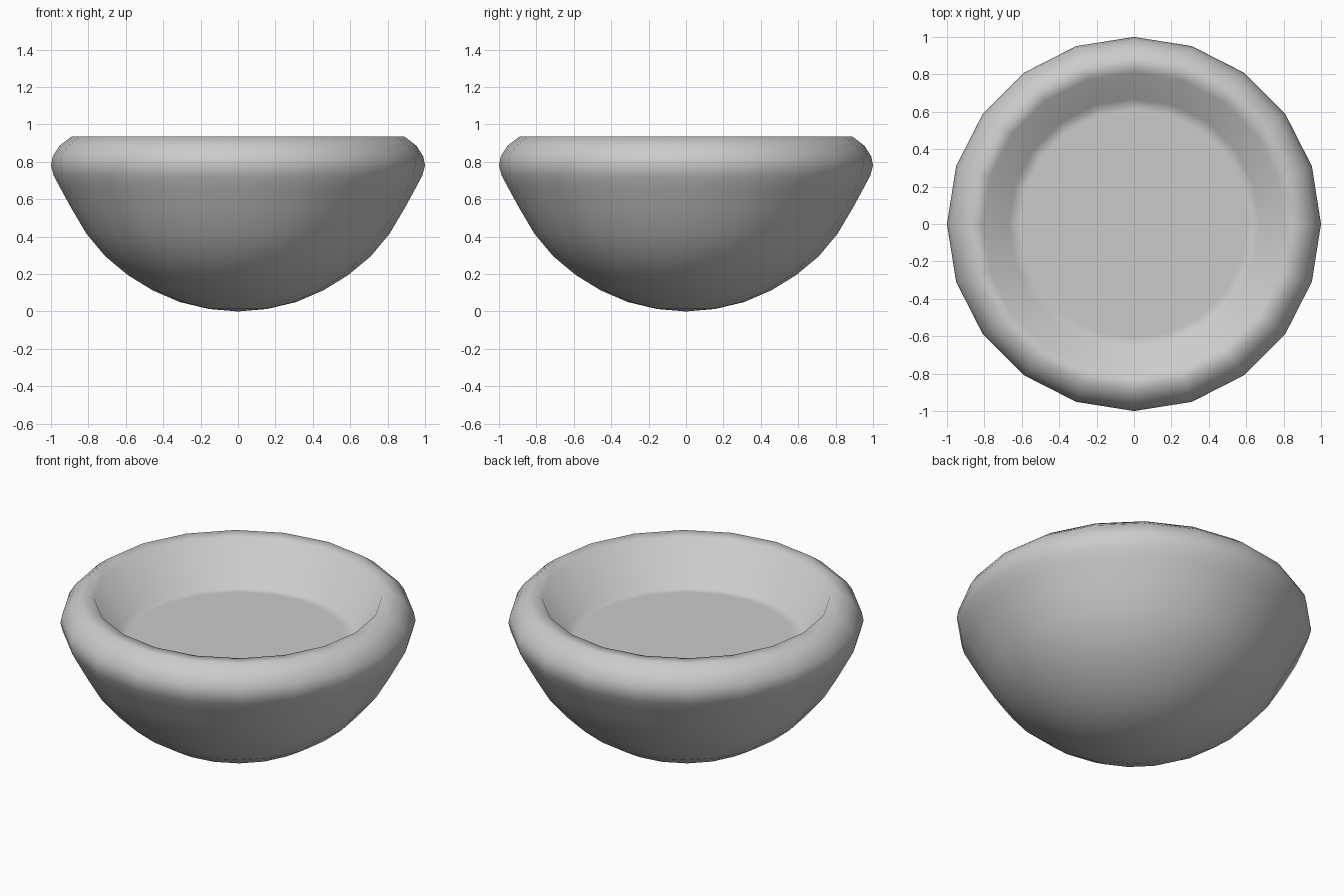
import bpy, bmesh
from math import cos, sin, tau

if "Cube" in bpy.data.objects:
    bpy.data.objects.remove(bpy.data.objects["Cube"])

SIDES = 20

# bowl profile (radius, height): underside, rounded rim, steep inner wall, floor
PROFILE = [(0, 0), (0.155, 0.013), (0.31, 0.05), (0.455, 0.112), (0.59, 0.195),
           (0.71, 0.295), (0.81, 0.415), (0.89, 0.55), (0.95, 0.66),
           (0.985, 0.725), (1.0, 0.78), (0.99, 0.83), (0.955, 0.885), (0.89, 0.935),
           (0.81, 0.93), (0.67, 0.68), (0.61, 0.68), (0, 0.68)]


def lathe(name, profile, sides):
    bm = bmesh.new()
    rings = []
    for r, z in profile:
        n = sides if r > 0 else 1
        rings.append([bm.verts.new((r * cos(tau * i / sides), r * sin(tau * i / sides), z))
                      for i in range(n)])
    for a, b in zip(rings, rings[1:]):
        for i in range(sides):
            j = (i + 1) % sides
            quad = [a[i % len(a)], a[j % len(a)], b[j % len(b)], b[i % len(b)]]
            bm.faces.new(list(dict.fromkeys(quad)))
    bmesh.ops.recalc_face_normals(bm, faces=bm.faces[:])
    for f in bm.faces:
        f.smooth = True
    mesh = bpy.data.meshes.new(name)
    bm.to_mesh(mesh)
    bm.free()
    obj = bpy.data.objects.new(name, mesh)
    bpy.context.collection.objects.link(obj)
    # slightly darker grey than the default
    mat = bpy.data.materials.new("grey")
    mat.diffuse_color = (0.58, 0.58, 0.58, 1)
    mat.use_nodes = True
    mat.node_tree.nodes["Principled BSDF"].inputs["Base Color"].default_value = mat.diffuse_color
    mesh.materials.append(mat)
    return obj


lathe("bowl", PROFILE, SIDES)
